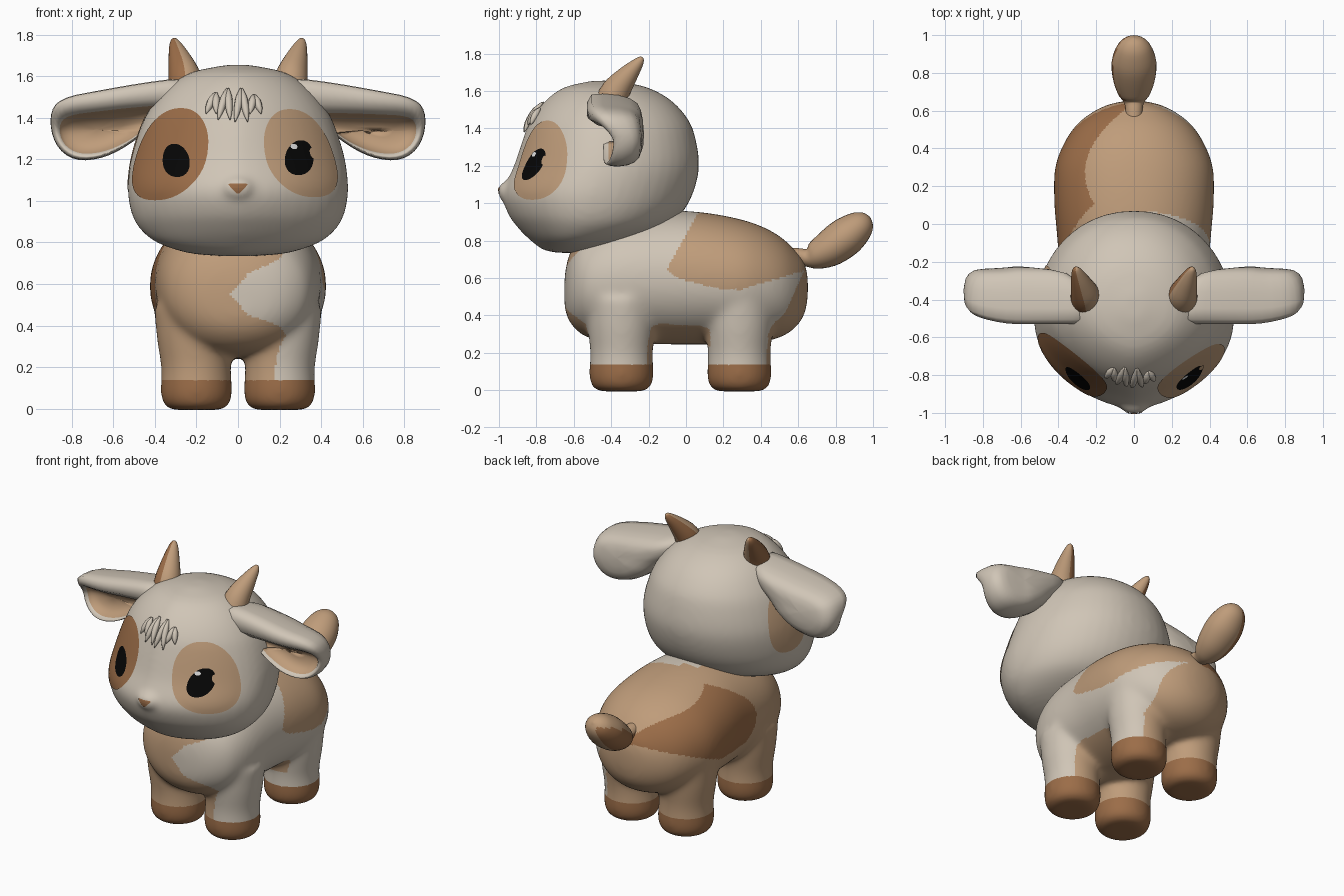
import bpy, bmesh
from math import sin, cos, pi, copysign, atan2
from mathutils import Vector
from mathutils.bvhtree import BVHTree

if "Cube" in bpy.data.objects:
    bpy.data.objects.remove(bpy.data.objects["Cube"])


def material(name, rgb):
    m = bpy.data.materials.new(name)
    m.use_nodes = True
    m.diffuse_color = (*rgb, 1)
    m.node_tree.nodes["Principled BSDF"].inputs["Base Color"].default_value = (*rgb, 1)
    return m


CREAM = material("cream", (.63, .56, .47))
TAN = material("tan", (.52, .333, .195))
BROWN = material("brown", (.33, .153, .065))
BLACK = material("black", (.002, .002, .002))
WHITE = material("white", (.9, .9, .9))


def resample(rows, k=4):
    """Catmull-Rom interpolation through rows of numbers."""
    out = []
    for i in range(len(rows) - 1):
        a, b, c, d = (rows[max(0, min(len(rows) - 1, i + j))] for j in (-1, 0, 1, 2))
        for s in range(k):
            t = s / k
            out.append([q + t / 2 * (r - p + t * (2 * p - 5 * q + 4 * r - w + t * (3 * (q - r) + w - p)))
                        for p, q, r, w in zip(a, b, c, d)])
    return out + [list(rows[-1])]


def loft(bm, rings):
    n = len(rings[0])
    vs = [[bm.verts.new(p) for p in ring] for ring in rings]
    for lo, hi in zip(vs, vs[1:]):
        for i in range(n):
            bm.faces.new((lo[i], lo[(i + 1) % n], hi[(i + 1) % n], hi[i]))
    bm.faces.new(vs[0])
    bm.faces.new(vs[-1])


def tube(bm, rows, n=24, flat=1.0):
    """Round tube through rows of x, y, z, radius."""
    rows = resample(rows)
    pts = [Vector(r[:3]) for r in rows]
    rings = []
    for i, p in enumerate(pts):
        t = (pts[min(i + 1, len(pts) - 1)] - pts[max(i - 1, 0)]).normalized()
        side = (Vector((1, 0, 0)) - t * t.x).normalized()
        up = t.cross(side)
        r = max(rows[i][3], .002)
        rings.append([p + side * r * cos(2 * pi * j / n) + up * r * flat * sin(2 * pi * j / n)
                      for j in range(n)])
    loft(bm, rings)


def finish(bm, name, mats, rule=None, voxel=0, smooth=0):
    """Turn a bmesh into an object, optionally fused, and paint its faces."""
    bmesh.ops.recalc_face_normals(bm, faces=bm.faces)
    me = bpy.data.meshes.new(name)
    bm.to_mesh(me)
    bm.free()
    ob = bpy.data.objects.new(name, me)
    bpy.context.collection.objects.link(ob)
    if voxel:
        mod = ob.modifiers.new("fuse", "REMESH")
        mod.mode, mod.voxel_size = "VOXEL", voxel
        mod = ob.modifiers.new("soften", "SMOOTH")
        mod.factor, mod.iterations = .5, smooth
        dg = bpy.context.evaluated_depsgraph_get()
        me = bpy.data.meshes.new_from_object(ob.evaluated_get(dg))
        ob.modifiers.clear()
        ob.data = me
        me.name = name
    me.materials.clear()
    for m in mats:
        me.materials.append(m)
    for p in me.polygons:
        p.use_smooth = True
        p.material_index = rule(p) if rule else 0
    return ob


def power(v, e):
    return copysign(abs(v) ** e, v)


# Body: barrel lofted along y, fused with four legs
bm = bmesh.new()
barrel = [(-.65, .05, .45, .6), (-.635, .17, .39, .69), (-.595, .27, .33, .79), (-.52, .345, .28, .86),
          (-.36, .39, .25, .93), (-.1, .405, .245, .96), (.1, .422, .245, .95), (.29, .42, .245, .915),
          (.42, .375, .26, .87), (.52, .31, .29, .81), (.59, .225, .34, .74), (.635, .13, .41, .68),
          (.652, .04, .5, .6)]
angles = [2 * pi * i / 48 for i in range(48)]
loft(bm, [[(w * power(cos(a), .95), y, (lo + hi) / 2 + (hi - lo) / 2 * power(sin(a), .95)) for a in angles]
          for y, w, lo, hi in resample(barrel)])
for sx in (-1, 1):
    for y in (-.345, .285):
        tube(bm, [(sx * .2, y, -.006, .12), (sx * .2, y, .02, .158), (sx * .2, y, .08, .173),
                  (sx * .202, y, .2, .168), (sx * .21, y, .35, .182), (sx * .215, y, .5, .19)], 32)

CHEST = [(0, .18), (.2, .18), (.3, .2), (.35, .23), (.4, .2), (.45, .05), (.55, -.04),
         (.65, .05), (.72, .2), (.8, .25), (1.2, .25)]


def chest_edge(z):
    for (a, p), (b, q) in zip(CHEST, CHEST[1:]):
        if a <= z <= b:
            return p + (q - p) * (z - a) / (b - a)
    return 0


def body_paint(p):
    x, y, z = p.center
    if z < .135:
        return 2
    if z > .9 and y < .02 and x > -.1:
        return 0
    if (x < -.26 + 1.9 * (y - .27) ** 2 and z > .49 + max(0, y - .2) * .38
            and y > -.18 + 4 * (z - .64) ** 2):
        return 2
    if x < (chest_edge(z) if y < -.25 else 0):
        return 1
    if -.25 < y < .13 and x < .3 and z < .36 and (y < -.05 or z > .235):
        return 1
    front = -.1 + (.55 * (z - .65) if z > .65 else 25 * (z - .65) ** 2)
    saddle = y > front and z > .54 + max(0, y - .3) * .3
    rump = y > .47 + .45 * max(0, z - .28) or (y > .1 and z < .45 and y - x > .15 + max(0, z - .3))
    return 1 if saddle or rump else 0


finish(bm, "body", [CREAM, TAN, BROWN], body_paint, .012, 45)

# Head: lofted upward, with a pointed muzzle
bm = bmesh.new()
skull = [(.735, .08, -.68, -.55), (.75, .24, -.76, -.42), (.8, .39, -.83, -.27), (.87, .475, -.9, -.11),
         (.95, .515, -.955, -.02), (1.06, .53, -.98, .04), (1.2, .515, -.92, .07), (1.35, .47, -.87, .05),
         (1.45, .42, -.83, .01), (1.55, .335, -.75, -.08), (1.62, .22, -.65, -.21), (1.655, .05, -.5, -.38)]
rings = []
for z, w, yf, yb in resample(skull):
    c = yf + .47 * (yb - yf)
    rings.append([(w * power(cos(a), 1.25 if sin(a) < 0 else .95),
                   c + sin(a) * ((yb - c) if sin(a) > 0 else (c - yf)), z) for a in angles])
loft(bm, rings)
tube(bm, [(0, -.8, 1.05, .17), (0, -.9, 1.055, .13), (0, -.97, 1.065, .08), (0, -.998, 1.07, .045),
          (0, -1.004, 1.07, .02)], 24, .7)
head = finish(bm, "head", [CREAM], None, .016, 12)
tree = BVHTree.FromPolygons([v.co for v in head.data.vertices],
                            [p.vertices[:] for p in head.data.polygons])


def on_face(turn, z, lift):
    """Point on the head at an angle from straight ahead, raised by lift."""
    out = Vector((sin(turn), -cos(turn), 0))
    return tree.ray_cast(Vector((0, -.42, z)), out)[0] + out * lift


def plate(name, mat, turn, cz, outline, lift):
    """Thin painted plate that follows the face."""
    bm = bmesh.new()
    loft(bm, [[on_face(turn + da * k / 8, cz + dz * k / 8, lift) for da, dz in map(outline, angles)]
              for k in range(1, 9)])
    bm.faces.ensure_lookup_table()
    bm.faces.remove(bm.faces[-1])
    finish(bm, name, [mat])


def oval(turn, rz, e=1.0, lean=0.0):
    return lambda a: (turn * power(cos(a), e) - lean * sin(a), rz * power(sin(a), e))


def nose_outline(a):
    """Triangle with one corner down and blunted tips."""
    r = min(.85, .5 / max(cos(a - pi / 2), cos(a + pi / 6), cos(a - 7 * pi / 6)))
    return .105 * r * cos(a), .036 * r * sin(a)


# Eyes, patches and nose
plate("right_eye_patch", BROWN, -.785, 1.225, oval(.475, .222, .88, -.04), .004)
plate("left_eye_patch", TAN, .7, 1.23, oval(.43, .212, .88, .04), .004)
plate("right_cheek_patch", TAN, -1.68, 1.23, oval(.3, .205, .85), .004)
plate("right_eye", BLACK, -.645, 1.195, oval(.157, .08, .95, .06), .007)
plate("left_eye", BLACK, .645, 1.208, oval(.168, .084, .95, -.06), .007)
plate("left_eye_highlight", WHITE, .6, 1.262, oval(.04, .013), .009)
plate("left_eye_notch", TAN, .81, 1.23, oval(.032, .024), .009)
plate("nose", BROWN, 0, 1.066, nose_outline, .005)

# Tuft of hair on the forehead
bm = bmesh.new()
for x, top, low in ((-.13, 1.52, 1.42), (-.06, 1.54, 1.39), (.02, 1.54, 1.38), (.09, 1.51, 1.42)):
    for sway in (-.028, .02):
        rows = []
        for t, r in ((0, .004), (.3, .018), (.7, .015), (1, .002)):
            z = top + (low - top) * t
            rows.append((*on_face(atan2(x + sway * (t + .2), .42), z, .01), r))
        tube(bm, rows, 10)
finish(bm, "hair_tuft", [CREAM])

# Horns, each with a darker side
for side, sx, rule in (("left", 1, lambda p: int(p.normal.y - p.normal.x > .9)),
                       ("right", -1, lambda p: int(p.normal.x < -.08))):
    bm = bmesh.new()
    tube(bm, [(sx * .25, -.41, 1.52, .085), (sx * .258, -.375, 1.6, .078), (sx * .28, -.315, 1.68, .056),
              (sx * .3, -.26, 1.745, .032), (sx * .308, -.238, 1.773, .016), (sx * .31, -.232, 1.78, .002)])
    finish(bm, side + "_horn", [TAN, BROWN], rule)

# Ears: thick cupped discs with an overhanging top lip, tan inside
edge = [(.25, 1.595), (.45, 1.57), (.65, 1.535), (.86, 1.495), (.91, 1.41), (.885, 1.27), (.79, 1.19),
        (.64, 1.205), (.49, 1.29), (.38, 1.4), (.25, 1.5)]
for _ in range(2):
    edge = [tuple(p * s + q * (1 - s) for p, q in zip(a, b))
            for a, b in zip(edge, edge[1:] + edge[:1]) for s in (.75, .25)]
# Rows: size across, size up, drop of the ring centre, depth
cup = [(.04, .04, 0, .18), (.3, .3, 0, .178), (.55, .55, 0, .172), (.75, .75, 0, .158), (.88, .88, 0, .13),
       (.96, .96, 0, .09), (1, 1, 0, .03), (.99, .98, 0, -.015), (.94, .88, .01, -.04),
       (.86, .74, .03, -.04), (.8, .62, .04, -.015), (.74, .55, .04, .015), (.55, .4, .04, .04),
       (.3, .2, .04, .05), (.04, .04, .04, .05)]
for side, sx, sag in (("left", 1, 2.5), ("right", -1, .6)):
    bm = bmesh.new()
    rings = []
    for ux, uz, drop, depth in cup:
        ring = []
        for ex, ez in edge:
            x, z = .68 + (ex - .68) * ux, 1.385 + (ez - 1.385) * uz - drop
            if ez > 1.385:
                z -= drop * sag * max(0, .86 - x)
            lip = max(0, min(1, (z - 1.32) / .16))
            lean = .09 * lip * lip * (3 - 2 * lip) * (1 - max(0, depth) / .2)
            tip = max(0, x - .62)
            ring.append((sx * x, -.4 - lean + .7 * tip ** 2 + depth * (1 - tip), z))
        rings.append(ring)
    loft(bm, rings)
    n, total = len(edge), len(bm.faces)
    finish(bm, side + "_ear", [CREAM, TAN],
           lambda p: int(p.index // n >= 10 and p.index != total - 2))

# Tail
bm = bmesh.new()
tube(bm, [(0, .48, .73, .045), (0, .6, .72, .045), (0, .645, .71, .055), (0, .69, .72, .085),
          (0, .77, .76, .112), (0, .86, .825, .118), (0, .935, .885, .09), (0, .972, .915, .05),
          (0, .985, .925, .004)], 28, .88)
finish(bm, "tail", [TAN, BROWN], lambda p: int(p.normal.x < -.3 and p.normal.z < .35))
